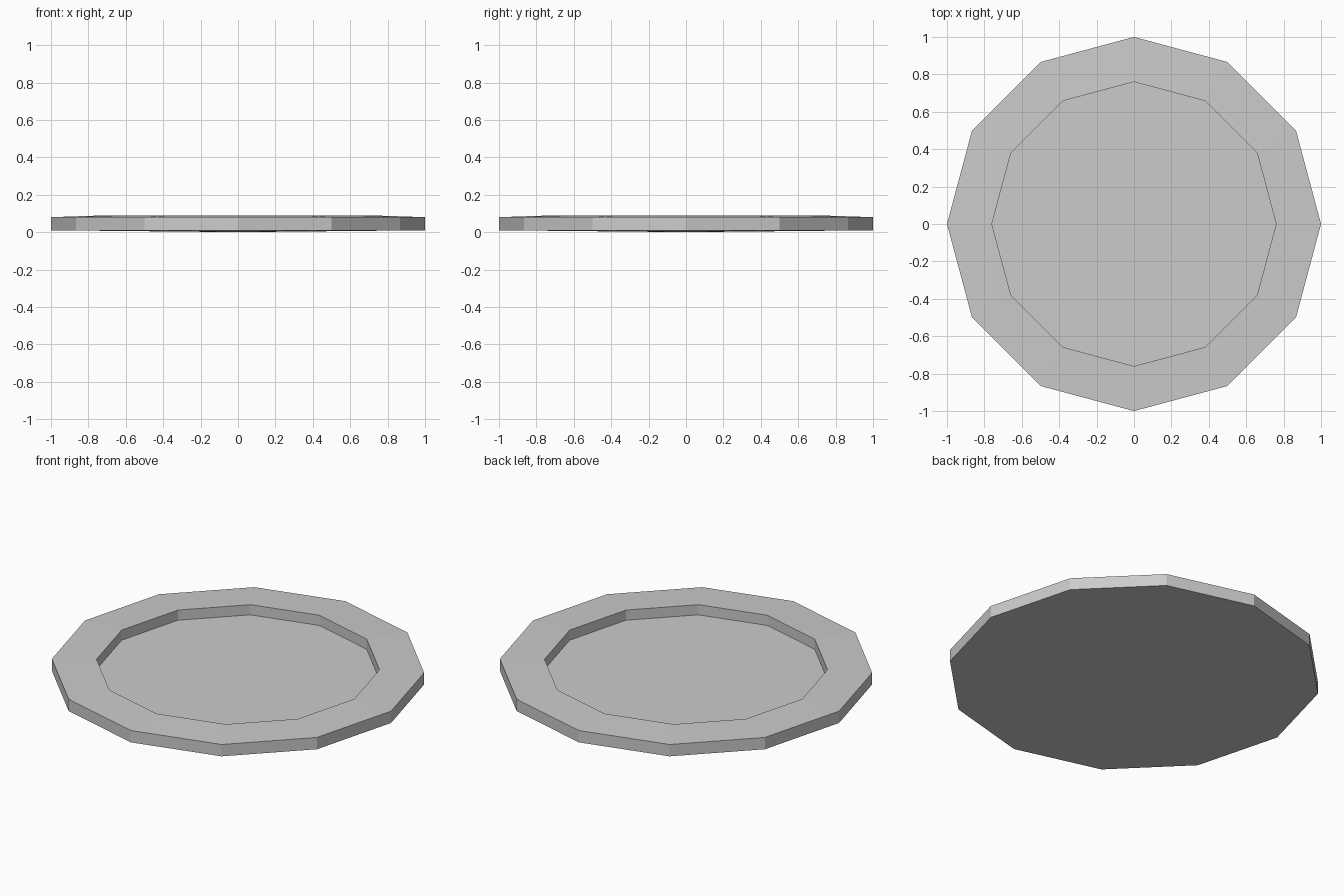
import bpy, bmesh, math

if "Cube" in bpy.data.objects:
    bpy.data.objects.remove(bpy.data.objects["Cube"])

SIDES = 12

# Plate profile from underside centre, round the rim, to the dish floor centre
PROFILE = [(0, 0.0), (1.0, 0.01), (1.0, 0.08), (0.76, 0.088), (0.76, 0.028), (0, 0.028)]


def lathe(name, profile, sides):
    bm = bmesh.new()
    rings = []
    for r, z in profile:
        n = sides if r > 0 else 1
        rings.append([bm.verts.new((r * math.cos(i * math.tau / sides),
                                    r * math.sin(i * math.tau / sides), z)) for i in range(n)])
    for a, b in zip(rings, rings[1:]):
        for i in range(sides):
            j = (i + 1) % sides
            quad = [a[i % len(a)], a[j % len(a)], b[j % len(b)], b[i % len(b)]]
            bm.faces.new(list(dict.fromkeys(quad)))
    bmesh.ops.recalc_face_normals(bm, faces=bm.faces)
    mesh = bpy.data.meshes.new(name)
    bm.to_mesh(mesh)
    bm.free()
    obj = bpy.data.objects.new(name, mesh)
    bpy.context.collection.objects.link(obj)
    return obj


# Twelve-sided plate with a raised rim and sunken dish
lathe("plate", PROFILE, SIDES)
